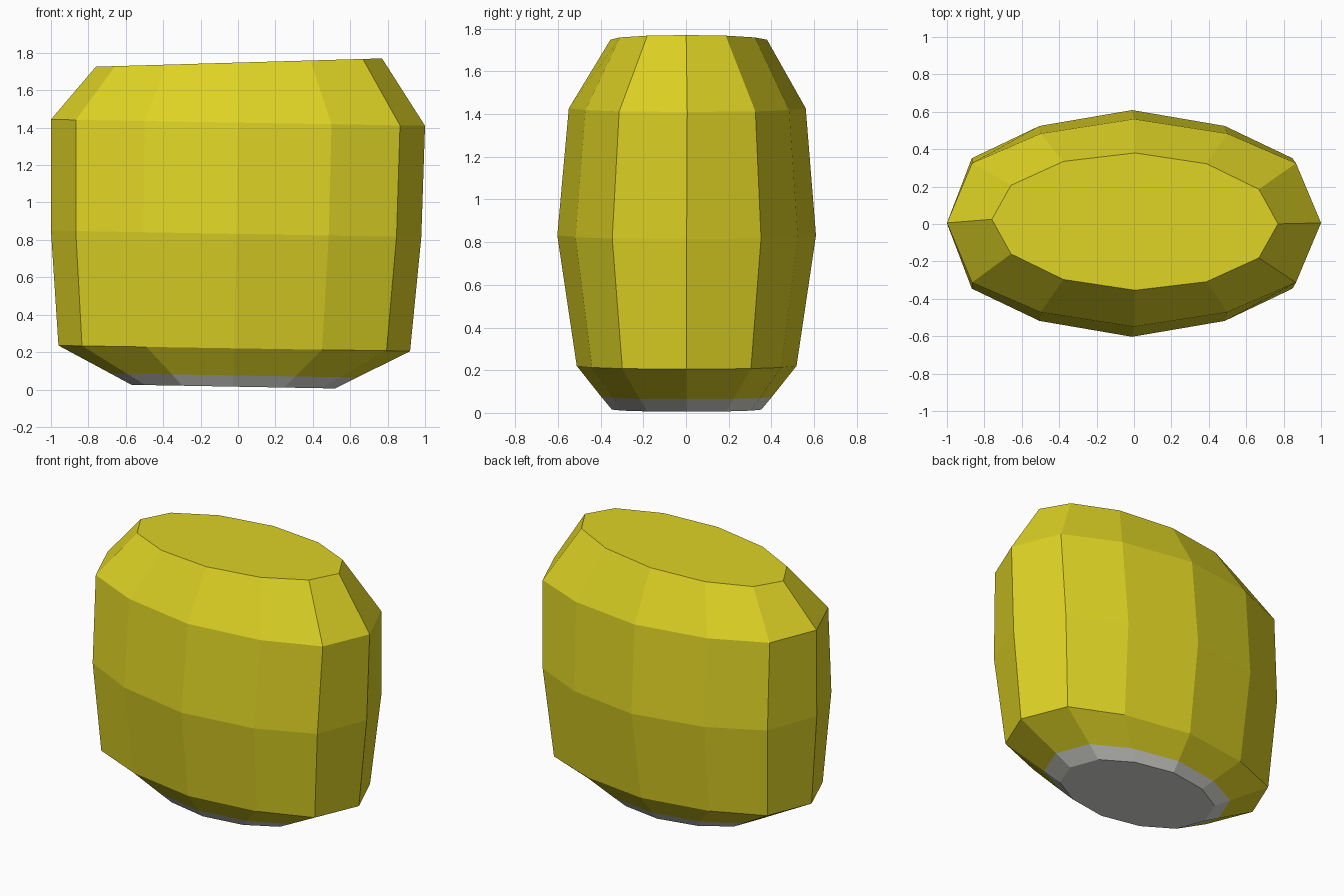
import bpy
import bmesh
import math

if "Cube" in bpy.data.objects:
    bpy.data.objects.remove(bpy.data.objects["Cube"])


def material(name, colour):
    m = bpy.data.materials.new(name)
    m.diffuse_color = (*colour, 1.0)
    m.use_nodes = True
    m.node_tree.nodes["Principled BSDF"].inputs["Base Color"].default_value = m.diffuse_color
    return m


# Cross-sections, bottom to top:
# centre x, half width, centre y, half depth, height, z tilt, y skew, depth factor at 30 degrees
rings = [
    (-0.025, 0.545, 0.003, 0.35, 0.015, -0.018, 0.0, 0.53),
    (-0.023, 0.660, 0.003, 0.40, 0.075, -0.017, 0.0, 0.55),
    (-0.020, 0.940, 0.003, 0.515, 0.220, -0.016, 0.0, 0.585),
    (-0.010, 0.990, 0.003, 0.606, 0.832, -0.018, 0.0, 0.575),
    (0.000, 1.000, 0.006, 0.555, 1.427, -0.017, 0.0, 0.575),
    (0.005, 0.765, 0.013, 0.367, 1.748, 0.029, -0.016, 0.50),
]
SIDES = 12

bm = bmesh.new()
loops = []
for cx, rx, cy, ry, z, tilt, skew, flat in rings:
    loop = []
    for i in range(SIDES):
        a = 2 * math.pi * i / SIDES
        s = math.sin(a)
        # Depth of the slightly flattened oval at 0, 30, 60 and 90 degrees
        step = round(math.degrees(math.asin(abs(s))) / 30)
        depth = math.copysign((0.0, flat, 0.86, 1.0)[step], s)
        x = cx + rx * math.cos(a)
        loop.append(bm.verts.new((x, cy + ry * depth + skew * x, z + tilt * x)))
    loops.append(loop)

# Grey base and its lower band, yellow body above
bm.faces.new(loops[0][::-1]).material_index = 1
for level, (low, high) in enumerate(zip(loops, loops[1:])):
    for i in range(SIDES):
        j = (i + 1) % SIDES
        face = bm.faces.new((low[i], low[j], high[j], high[i]))
        face.material_index = 1 if level == 0 else 0
bm.faces.new(loops[-1])
bmesh.ops.recalc_face_normals(bm, faces=bm.faces)

mesh = bpy.data.meshes.new("barrel_body")
bm.to_mesh(mesh)
bm.free()
mesh.materials.append(material("yellow", (0.73, 0.65, 0.018)))
mesh.materials.append(material("light grey", (0.70, 0.70, 0.66)))
body = bpy.data.objects.new("barrel_body", mesh)
bpy.context.collection.objects.link(body)
